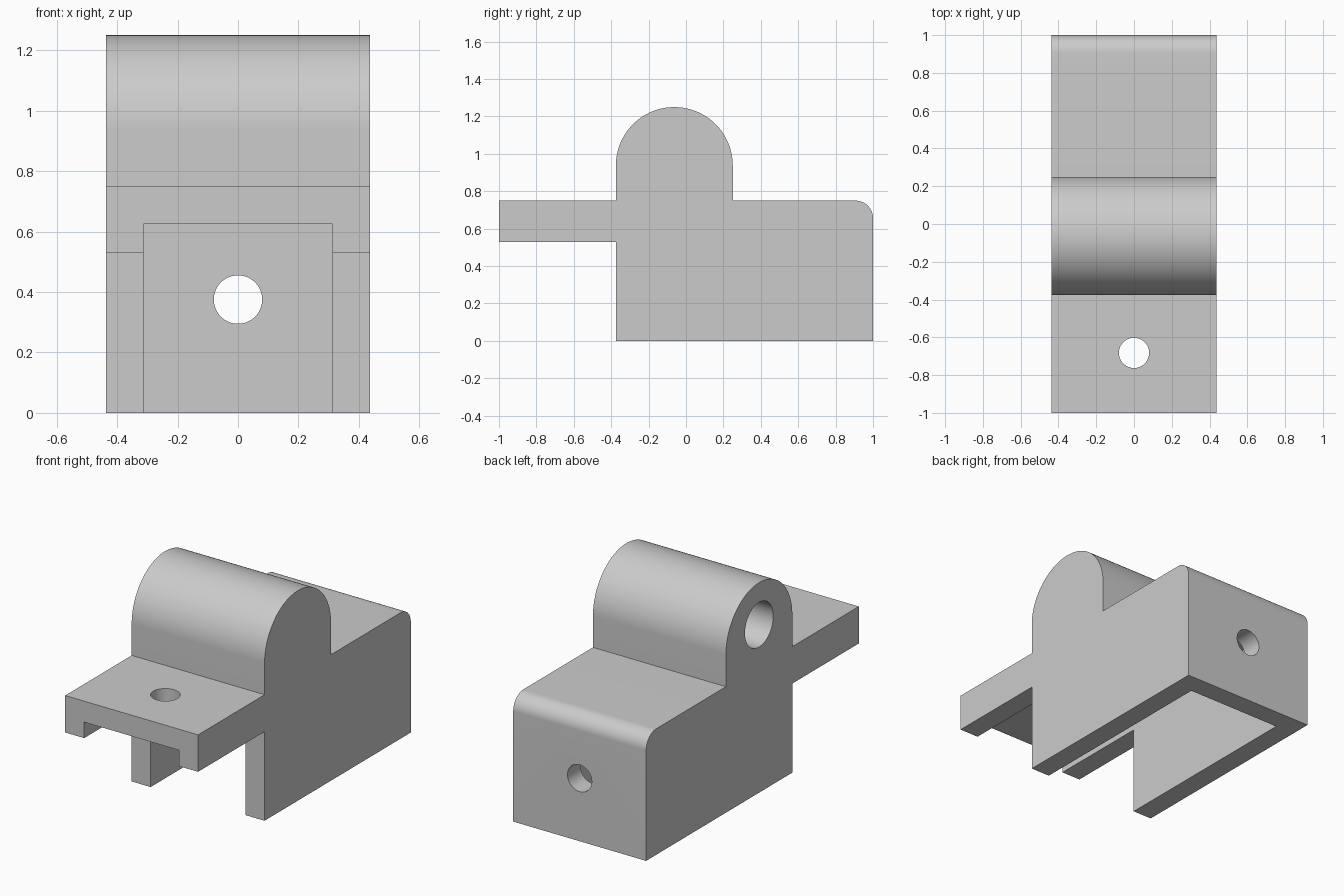
import bpy
import bmesh
import math

cube = bpy.data.objects.get("Cube")
if cube:
    bpy.data.objects.remove(cube, do_unlink=True)

grey = bpy.data.materials.new("plain grey")
grey.use_nodes = True
colour = (0.6, 0.6, 0.6, 1)
grey.diffuse_color = colour
grey.node_tree.nodes["Principled BSDF"].inputs["Base Color"].default_value = colour

HALF = 0.4375    # half width of the bracket
INNER = 0.3125   # half width of the channel


def arc(cy, cz, r, start, end, steps):
    """Points of an arc in the y-z plane, angles in degrees."""
    angles = [math.radians(start + (end - start) * i / steps) for i in range(steps + 1)]
    return [(cy + r * math.cos(a), cz + r * math.sin(a)) for a in angles]


def extrude_x(name, outline, x0, x1):
    """Solid made by sweeping a y-z outline along x."""
    bm = bmesh.new()
    face = bm.faces.new([bm.verts.new((x0, y, z)) for y, z in outline])
    swept = bmesh.ops.extrude_face_region(bm, geom=[face])["geom"]
    verts = [v for v in swept if isinstance(v, bmesh.types.BMVert)]
    bmesh.ops.translate(bm, verts=verts, vec=(x1 - x0, 0, 0))
    bmesh.ops.recalc_face_normals(bm, faces=bm.faces)
    mesh = bpy.data.meshes.new(name)
    bm.to_mesh(mesh)
    bm.free()
    mesh.materials.append(grey)
    obj = bpy.data.objects.new(name, mesh)
    bpy.context.collection.objects.link(obj)
    return obj


def drill(name, radius, depth, location, rotation):
    bpy.ops.mesh.primitive_cylinder_add(vertices=64, radius=radius, depth=depth,
                                        location=location, rotation=rotation)
    obj = bpy.context.object
    obj.name = name
    obj.data.materials.append(grey)
    return obj


# Body outline: front plate, round boss, back block with a rounded top edge
outline = [(-0.375, 0), (-0.375, 0.53), (-1, 0.53), (-1, 0.75), (-0.375, 0.75)]
outline += arc(-0.0625, 0.9375, 0.3125, 180, 0, 64)
outline += [(0.25, 0.75)]
outline += arc(0.906, 0.656, 0.094, 90, 0, 20)
outline += [(1, 0)]
body = extrude_x("bracket_body", outline, -HALF, HALF)

# Channel open below and in front, then the three round holes
quarter = math.pi / 2
cutters = [
    extrude_x("channel_cutter",
              [(-1.2, -0.2), (0.875, -0.2), (0.875, 0.625), (-1.2, 0.625)], -INNER, INNER),
    drill("plate_hole_cutter", 0.08, 0.6, (0, -0.6825, 0.7), (0, 0, 0)),
    drill("back_hole_cutter", 0.08, 0.6, (0, 0.95, 0.375), (quarter, 0, 0)),
    drill("boss_hole_cutter", 0.133, 0.8125, (-0.09375, -0.0625, 1.0), (0, quarter, 0)),
]
for cutter in cutters:
    cut = body.modifiers.new(cutter.name, "BOOLEAN")
    cut.operation = "DIFFERENCE"
    cut.solver = "EXACT"
    cut.object = cutter

# Apply the cuts and remove the helpers
bpy.ops.object.select_all(action="DESELECT")
body.select_set(True)
bpy.context.view_layer.objects.active = body
for cutter in cutters:
    bpy.ops.object.modifier_apply(modifier=cutter.name)
for cutter in cutters:
    bpy.data.objects.remove(cutter, do_unlink=True)
bpy.ops.object.shade_smooth_by_angle(angle=math.radians(30))
